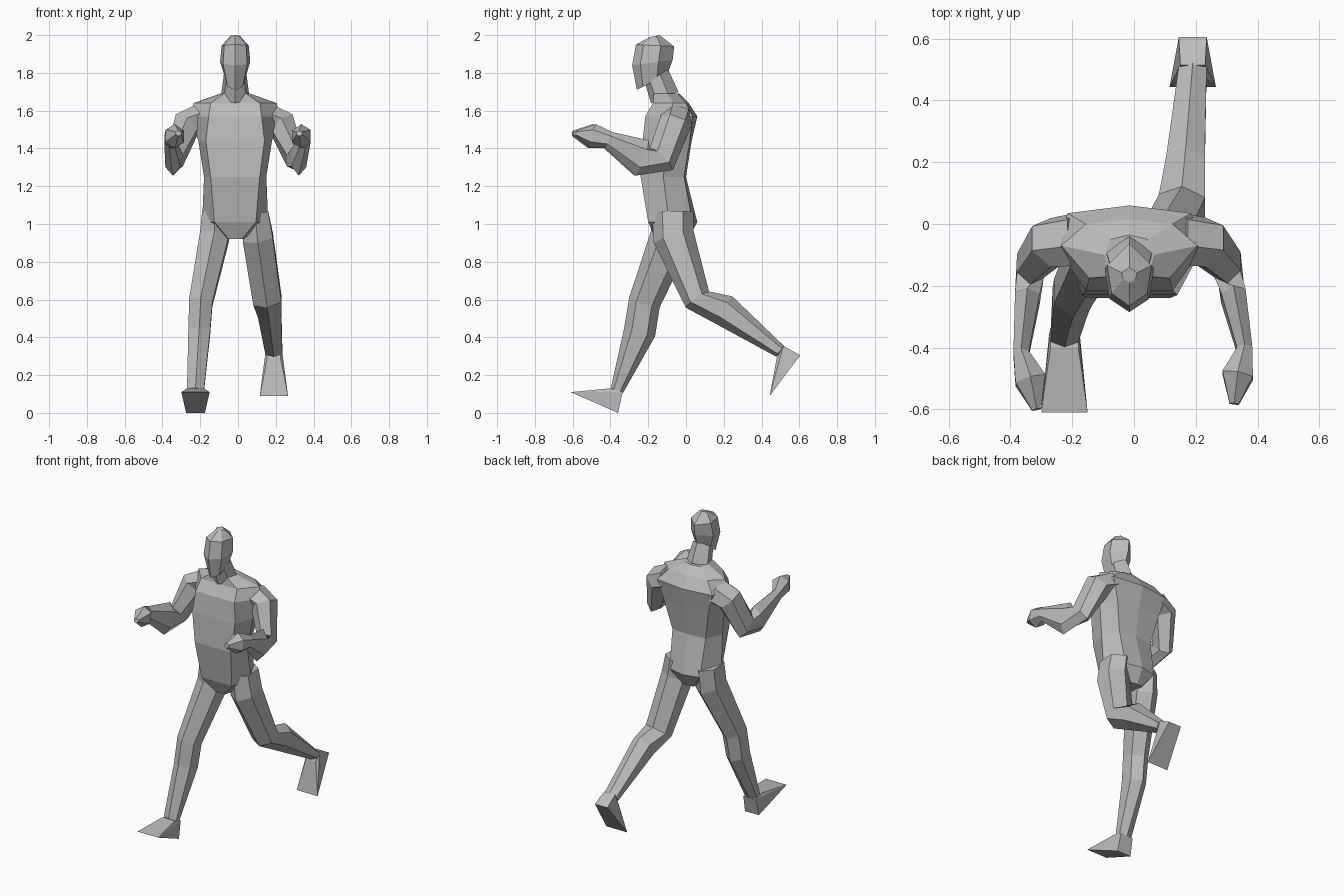
import bpy
import bmesh
from mathutils import Vector

default_cube = bpy.data.objects.get("Cube")
if default_cube:
    bpy.data.objects.remove(default_cube, do_unlink=True)

MIDDLE = -0.015  # centre line of the upper body

clay = bpy.data.materials.new("plain grey")
clay.use_nodes = True
grey = (0.5, 0.5, 0.5, 1)
clay.diffuse_color = grey
clay.node_tree.nodes["Principled BSDF"].inputs["Base Color"].default_value = grey


def finish(name, bm):
    """Turn a bmesh into a flat shaded grey object."""
    bmesh.ops.recalc_face_normals(bm, faces=bm.faces)
    mesh = bpy.data.meshes.new(name)
    bm.to_mesh(mesh)
    bm.free()
    mesh.materials.append(clay)
    obj = bpy.data.objects.new(name, mesh)
    bpy.context.collection.objects.link(obj)
    return obj


def loft(name, rings):
    """Skin a list of point rings and cap both ends."""
    bm = bmesh.new()
    loops = [[bm.verts.new(point) for point in ring] for ring in rings]
    count = len(loops[0])
    for low, high in zip(loops, loops[1:]):
        for i in range(count):
            j = (i + 1) % count
            bm.faces.new((low[i], low[j], high[j], high[i]))
    bm.faces.new(loops[0])
    bm.faces.new(loops[-1])
    return finish(name, bm)


def limb(name, stations):
    """Six sided tube; a station is centre x, y, z, half width, half depth."""
    centres = [Vector(station[:3]) for station in stations]
    outline = ((0, 1), (1, 0.5), (1, -0.5), (0, -1), (-1, -0.5), (-1, 0.5))
    rings = []
    for i, (centre, station) in enumerate(zip(centres, stations)):
        before = centres[max(i - 1, 0)]
        after = centres[min(i + 1, len(centres) - 1)]
        along = (after - before).normalized()
        side = Vector((1, 0, 0))
        side = (side - along * side.dot(along)).normalized()
        depth = along.cross(side)
        width, thick = station[3:]
        rings.append([centre + side * width * u + depth * thick * v
                      for u, v in outline])
    return loft(name, rings)


def hull(name, centre_x, pairs):
    """Convex block from mirrored point pairs: half width, y, z."""
    bm = bmesh.new()
    for half, y, z in pairs:
        for sign in (-1, 1):
            bm.verts.new((centre_x + sign * half, y, z))
    bmesh.ops.convex_hull(bm, input=bm.verts)
    return finish(name, bm)


def torso_ring(z, front_w, front_y, side_w, side_y, back_w, back_y, spine_y):
    right = [(front_w, front_y), (side_w, side_y), (back_w, back_y)]
    points = right + [(0, spine_y)] + [(-x, y) for x, y in reversed(right)]
    return [(MIDDLE + x, y, z) for x, y in points]


def head_ring(half, front_y, front_z, back_y, back_z):
    """Hexagon with a point at the face and at the back of the skull."""
    shape = ((0, 0), (0.8, 0.2), (1, 0.65), (0, 1), (-1, 0.65), (-0.8, 0.2))
    return [(MIDDLE + half * u,
             front_y + (back_y - front_y) * t,
             front_z + (back_z - front_z) * t) for u, t in shape]


# Torso from crotch to neck base
loft("torso", [
    torso_ring(0.92, 0.035, -0.16, 0.05, -0.09, 0.04, 0.0, 0.01),
    torso_ring(1.01, 0.11, -0.2, 0.175, -0.09, 0.11, 0.035, 0.06),
    torso_ring(1.25, 0.13, -0.24, 0.165, -0.12, 0.12, -0.01, 0.0),
    torso_ring(1.44, 0.155, -0.23, 0.195, -0.1, 0.16, 0.02, 0.03),
    torso_ring(1.57, 0.14, -0.215, 0.235, -0.08, 0.2, 0.035, 0.06),
    torso_ring(1.64, 0.13, -0.175, 0.22, -0.07, 0.14, 0.0, 0.015),
    torso_ring(1.69, 0.06, -0.17, 0.08, -0.1, 0.06, -0.05, -0.035),
])

# Neck and head
loft("neck", [
    head_ring(0.075, -0.185, 1.64, -0.04, 1.7),
    head_ring(0.06, -0.215, 1.74, -0.095, 1.82),
])
loft("head", [
    head_ring(0.05, -0.26, 1.71, -0.1, 1.79),
    head_ring(0.08, -0.285, 1.84, -0.07, 1.87),
    head_ring(0.072, -0.265, 1.95, -0.063, 1.94),
    head_ring(0.025, -0.19, 1.99, -0.14, 2.0),
])

# Arms: shoulder, upper arm, two elbow stations, wrist, fist, fingertips
right_arm = [
    (-0.19, -0.05, 1.56, 0.07, 0.09),
    (-0.27, -0.06, 1.53, 0.07, 0.085),
    (-0.335, -0.135, 1.345, 0.045, 0.085),
    (-0.345, -0.24, 1.35, 0.04, 0.1),
    (-0.365, -0.42, 1.445, 0.025, 0.045),
    (-0.335, -0.505, 1.465, 0.05, 0.065),
    (-0.315, -0.6, 1.48, 0.015, 0.015),
]
limb("right_arm", right_arm)
limb("left_arm", [(-x - 0.045 - 0.09 * y, y * 0.97, z, width, thick)
                  for x, y, z, width, thick in right_arm])

# Legs: pelvis, hip, knee, calf, ankle
limb("right_leg", [
    (-0.12, -0.07, 1.06, 0.07, 0.11),
    (-0.125, -0.08, 0.93, 0.077, 0.11),
    (-0.197, -0.22, 0.585, 0.062, 0.085),
    (-0.205, -0.245, 0.43, 0.058, 0.085),
    (-0.225, -0.365, 0.12, 0.045, 0.035),
])
limb("left_leg", [
    (0.09, -0.07, 1.06, 0.07, 0.11),
    (0.105, -0.065, 0.93, 0.08, 0.11),
    (0.155, 0.06, 0.6, 0.075, 0.075),
    (0.167, 0.2, 0.545, 0.062, 0.085),
    (0.19, 0.5, 0.325, 0.045, 0.035),
])

# Feet as wedges: ankle front, ankle back, heel, toe edge
hull("right_foot", -0.225, [
    (0.045, -0.4, 0.13), (0.045, -0.335, 0.11),
    (0.05, -0.36, 0.0), (0.075, -0.61, 0.11),
])
hull("left_foot", 0.19, [
    (0.035, 0.48, 0.29), (0.04, 0.515, 0.355),
    (0.045, 0.605, 0.305), (0.075, 0.443, 0.09),
])
